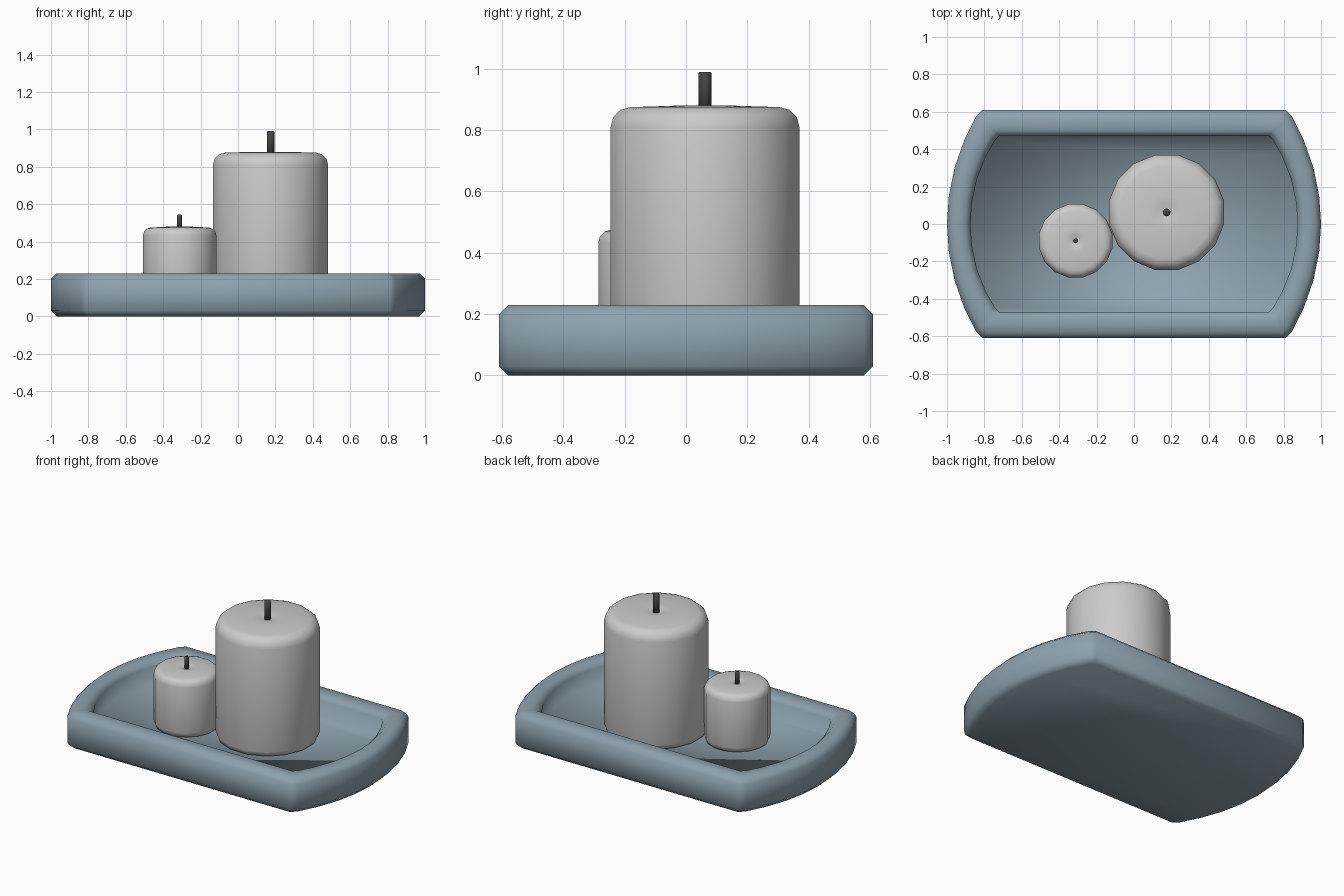
import bpy, bmesh, math

if "Cube" in bpy.data.objects:
    bpy.data.objects.remove(bpy.data.objects["Cube"])

FLOOR = 0.092


def make_object(name, rings, color=None):
    """Skin a stack of equal-length rings and cap both ends."""
    bm = bmesh.new()
    loops = [[bm.verts.new(p) for p in ring] for ring in rings]
    n = len(loops[0])
    for a, b in zip(loops, loops[1:]):
        for i in range(n):
            j = (i + 1) % n
            bm.faces.new((a[i], a[j], b[j], b[i]))
    bm.faces.new(loops[0][::-1])
    bm.faces.new(loops[-1])
    bmesh.ops.recalc_face_normals(bm, faces=bm.faces)
    mesh = bpy.data.meshes.new(name)
    bm.to_mesh(mesh)
    bm.free()
    mesh.shade_smooth()
    obj = bpy.data.objects.new(name, mesh)
    bpy.context.collection.objects.link(obj)
    if color:
        mat = bpy.data.materials.new(name + "_material")
        mat.diffuse_color = (*color, 1)
        mat.use_nodes = True
        mat.node_tree.nodes["Principled BSDF"].inputs["Base Color"].default_value = mat.diffuse_color
        mesh.materials.append(mat)
    return obj


def mirrored_outline(quarter):
    """Quarter outline from the end (y = 0) to the long side, mirrored twice."""
    half = quarter + [(-x, y) for x, y in reversed(quarter)]
    return half + [(x, -y) for x, y in reversed(half[1:-1])]


def outline_ring(outline, grow, z):
    mx = max(p[0] for p in outline)
    my = max(p[1] for p in outline)
    return [(x * (1 + grow / mx), y * (1 + grow / my), z) for x, y in outline]


def lathe(name, center, profile, sides, color=None):
    cx, cy = center
    angles = [2 * math.pi * (i + 0.5) / sides for i in range(sides)]
    rings = [[(cx + r * math.cos(a), cy + r * math.sin(a), z) for a in angles]
             for r, z in profile]
    return make_object(name, rings, color)


# Tray: chamfered body with bowed ends and a deep recess
outer = mirrored_outline([(1.0, 0), (0.99, 0.15), (0.96, 0.30), (0.907, 0.45),
                          (0.842, 0.58), (0.81, 0.61)])
inner = mirrored_outline([(0.875, 0), (0.866, 0.12), (0.84, 0.24), (0.793, 0.36),
                          (0.745, 0.445), (0.72, 0.47)])
make_object("tray", [
    outline_ring(outer, -0.03, 0), outline_ring(outer, 0, 0.03),
    outline_ring(outer, 0, 0.20), outline_ring(outer, -0.03, 0.23),
    outline_ring(inner, 0.03, 0.23), outline_ring(inner, 0, 0.20),
    outline_ring(inner, 0, FLOOR),
], (0.27, 0.36, 0.42))


# Candles: rounded cylinders with a small dimple around each wick
def candle(label, center, radius, top, rounding, wick_radius, wick_top):
    arc = [(radius - rounding * (1 - math.cos(t)), rounding * (1 - math.sin(t)))
           for t in (0, math.pi / 6, math.pi / 3, math.pi / 2)]
    profile = [(radius - 0.03, FLOOR), (radius - 0.01, FLOOR + 0.01), (radius, FLOOR + 0.04)]
    profile += [(r, top - 0.005 - d) for r, d in arc]
    profile += [(radius * 0.3, top), (wick_radius * 2.5, top - 0.001), (wick_radius, top - 0.01)]
    lathe(label + "_candle", center, profile, 16)
    lathe(label + "_wick", center,
          [(wick_radius, top - 0.03), (wick_radius, wick_top - 0.005),
           (wick_radius * 0.8, wick_top)], 10, (0.06, 0.06, 0.06))


candle("large", (0.174, 0.062), 0.314, 0.88, 0.065, 0.021, 0.99)
candle("small", (-0.312, -0.09), 0.2, 0.48, 0.042, 0.0135, 0.545)
